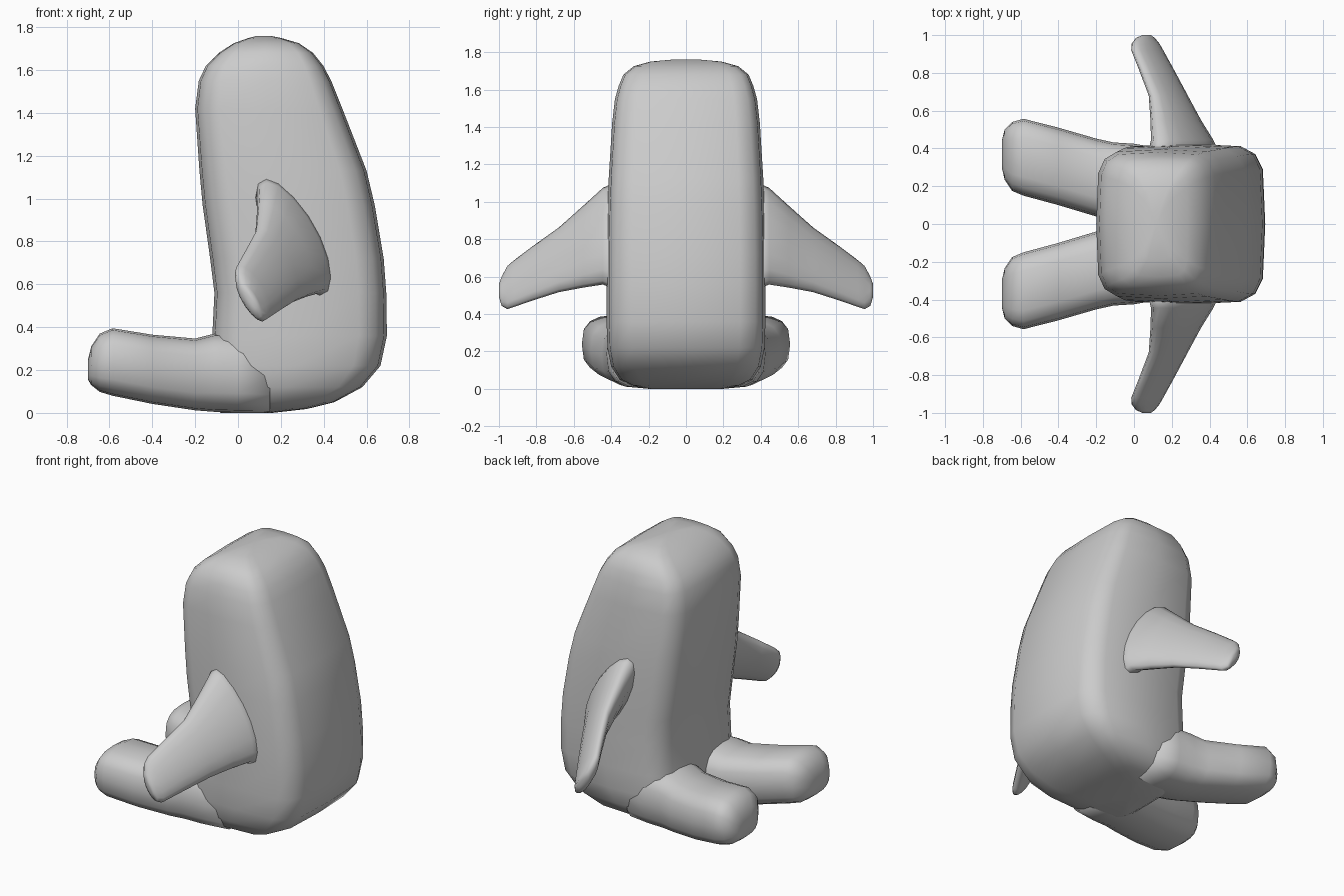
import bpy, bmesh
from math import cos, sin, pi, sqrt, copysign

SIDES = 16


def loft(name, axis, sections, power, skew=0.0, mirror=False):
    """Skin rounded sections (pos, a0, a1, b0, b1) placed along an axis."""
    bm = bmesh.new()
    rings = []
    for pos, a0, a1, b0, b1 in sections:
        ring = []
        for i in range(SIDES):
            t = 2 * pi * i / SIDES
            c, s = (copysign(abs(v) ** (2 / power), v) for v in (cos(t), sin(t)))
            s = s * sqrt(1 - skew * skew) - c * skew
            a = (a0 + a1) / 2 + c * (a1 - a0) / 2
            b = (b0 + b1) / 2 + s * (b1 - b0) / 2
            co = {'X': (pos, a, b), 'Y': (a, pos, b), 'Z': (a, b, pos)}[axis]
            ring.append(bm.verts.new(co))
        rings.append(ring)
    for r0, r1 in zip(rings, rings[1:]):
        for i in range(SIDES):
            j = (i + 1) % SIDES
            bm.faces.new((r0[i], r0[j], r1[j], r1[i]))
    # close both ends with fans
    for ring in (rings[0], rings[-1]):
        bmesh.ops.poke(bm, faces=[bm.faces.new(ring)])
    bmesh.ops.recalc_face_normals(bm, faces=bm.faces)
    for f in bm.faces:
        f.smooth = True
    mesh = bpy.data.meshes.new(name)
    bm.to_mesh(mesh)
    bm.free()
    ob = bpy.data.objects.new(name, mesh)
    bpy.context.collection.objects.link(ob)
    if mirror:
        m = ob.modifiers.new("mirror", 'MIRROR')
        m.use_axis = (False, True, False)
        m.use_mirror_merge = False
    return ob


# body: (z, x front, x back, half width)
body = [(0.0, -0.08, 0.16, 0.20), (0.018, -0.11, 0.32, 0.29),
        (0.05, -0.125, 0.45, 0.355), (0.12, -0.13, 0.58, 0.40),
        (0.22, -0.13, 0.665, 0.42), (0.36, -0.12, 0.695, 0.425),
        (0.56, -0.11, 0.692, 0.425), (0.72, -0.13, 0.68, 0.425),
        (0.97, -0.165, 0.638, 0.42), (1.13, -0.18, 0.60, 0.413),
        (1.42, -0.20, 0.487, 0.395), (1.55, -0.183, 0.435, 0.38),
        (1.62, -0.15, 0.398, 0.36), (1.68, -0.09, 0.35, 0.335),
        (1.725, -0.02, 0.285, 0.28), (1.75, 0.05, 0.20, 0.19),
        (1.76, 0.09, 0.15, 0.08)]
loft("body", 'Z', [(z, x0, x1, -w, w) for z, x0, x1, w in body], 5)

# legs: (x, y inner, y outer, z bottom, z top)
loft("leg", 'X', [(-0.70, 0.30, 0.44, 0.155, 0.25), (-0.685, 0.235, 0.50, 0.13, 0.31),
                  (-0.645, 0.175, 0.54, 0.098, 0.37), (-0.585, 0.15, 0.557, 0.08, 0.395),
                  (-0.40, 0.10, 0.51, 0.042, 0.365), (-0.20, 0.04, 0.452, 0.012, 0.347),
                  (-0.11, 0.015, 0.432, 0.005, 0.37), (0.0, 0.005, 0.425, 0.002, 0.37),
                  (0.15, 0.005, 0.40, 0.004, 0.34)], 2.9, mirror=True)

# arms: (y, x front, x back, z bottom, z top), sections lean back and down
loft("arm", 'Y', [(0.36, 0.07, 0.46, 0.53, 1.11), (0.445, 0.09, 0.42, 0.562, 1.07),
                  (0.55, 0.087, 0.355, 0.545, 0.975), (0.68, 0.078, 0.285, 0.52, 0.86),
                  (0.82, 0.025, 0.21, 0.475, 0.76), (0.92, -0.015, 0.155, 0.44, 0.685),
                  (0.955, -0.012, 0.135, 0.428, 0.655), (0.985, 0.01, 0.11, 0.445, 0.60),
                  (1.0, 0.045, 0.09, 0.49, 0.56)], 2.1, skew=0.7, mirror=True)
